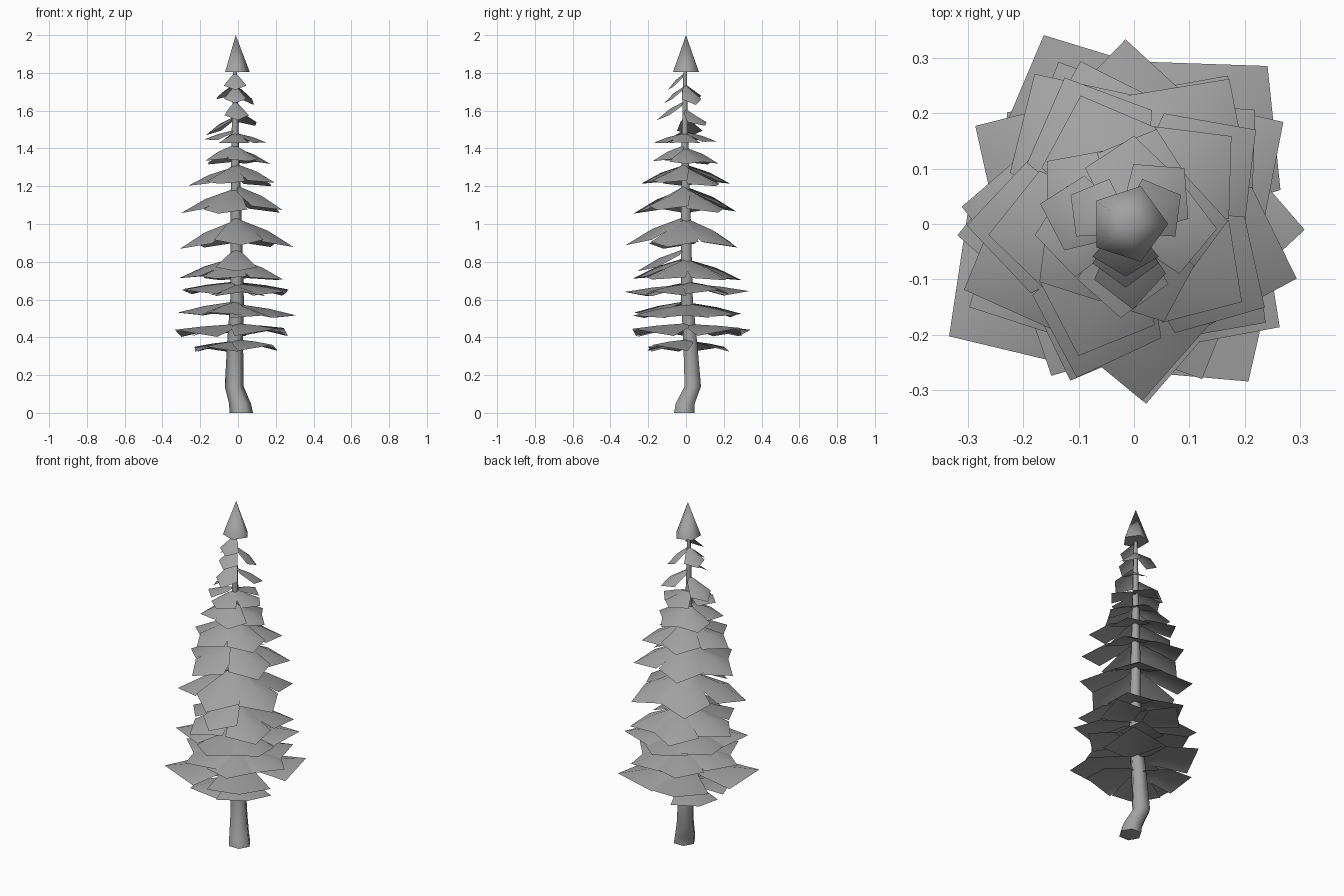
import bpy, bmesh, math, random
from mathutils import Vector

if "Cube" in bpy.data.objects:
    bpy.data.objects.remove(bpy.data.objects["Cube"])

random.seed(4)

grey = bpy.data.materials.new("plain grey")
grey.diffuse_color = (0.36, 0.36, 0.36, 1)
grey.use_nodes = True
grey.node_tree.nodes["Principled BSDF"].inputs["Base Color"].default_value = grey.diffuse_color


def finish(name, bm):
    for f in bm.faces:
        f.smooth = True
    me = bpy.data.meshes.new(name)
    bm.to_mesh(me)
    bm.free()
    me.materials.append(grey)
    ob = bpy.data.objects.new(name, me)
    bpy.context.collection.objects.link(ob)
    return ob


# Trunk path: x, y, z, radius
PATH = [(0.018, -0.01, 0.0, 0.062), (0.01, -0.004, 0.05, 0.058),
        (-0.02, 0.036, 0.14, 0.05), (-0.015, 0.022, 0.38, 0.042),
        (-0.005, 0.005, 0.6, 0.036), (-0.01, 0.0, 1.0, 0.03),
        (-0.015, -0.005, 1.4, 0.021), (-0.015, -0.005, 1.82, 0.01)]


def trunk_centre(z):
    for a, b in zip(PATH, PATH[1:]):
        if a[2] <= z <= b[2]:
            t = (z - a[2]) / (b[2] - a[2])
            return Vector((a[0] + t * (b[0] - a[0]), a[1] + t * (b[1] - a[1]), z))
    return Vector((PATH[-1][0], PATH[-1][1], z))


# Trunk: six-sided bent tube with a flat foot
bm = bmesh.new()
rings = []
for x, y, z, r in PATH:
    rings.append([bm.verts.new((x + r * math.cos(k * math.pi / 3),
                                y + r * math.sin(k * math.pi / 3), z)) for k in range(6)])
for lo, hi in zip(rings, rings[1:]):
    for k in range(6):
        j = (k + 1) % 6
        bm.faces.new((lo[k], lo[j], hi[j], hi[k]))
bm.faces.new([bm.verts.new(v.co) for v in rings[0][::-1]])
finish("trunk", bm)

# Pointed tree top: five-sided cone
bm = bmesh.new()
tip = bm.verts.new((-0.012, 0.0, 2.0))
ring = [bm.verts.new((-0.01 + 0.072 * math.cos(k * math.tau / 5),
                      0.072 * math.sin(k * math.tau / 5), 1.805)) for k in range(5)]
for k in range(5):
    bm.faces.new((ring[k], ring[(k + 1) % 5], tip))
bm.faces.new([bm.verts.new(v.co) for v in ring[::-1]])
finish("tree_top", bm)


def bough(bm, angle, z, reach, drop, half):
    """Kite-shaped sheet folded along its spine, drooping away from the trunk."""
    a = math.radians(angle)
    out = Vector((math.cos(a), math.sin(a), 0))
    side = Vector((-out.y, out.x, 0))
    start = trunk_centre(z)

    def p(s, w, dz):
        return bm.verts.new(start + out * (s * reach) + side * (w * half) + Vector((0, 0, dz)))

    root = p(0.02, 0, 0)
    ridge = p(0.55, 0, -0.42 * drop)
    end = p(1, 0, -drop)
    for sgn in (1, -1):
        inner = p(0.14, 0.42 * sgn, -0.2 * drop - 0.1 * half)
        wing = p(0.6, sgn, -0.55 * drop - 0.3 * half)
        for q in ((root, ridge, wing, inner), (ridge, end, wing)):
            bm.faces.new(q if sgn < 0 else q[::-1])


# Bough layers: height, reach, drop, first angle, count
LAYERS = [(1.49, 0.165, 0.05, 270, 4), (1.41, 0.185, 0.085, 0, 5),
          (1.31, 0.25, 0.10, 180, 5), (1.195, 0.29, 0.13, 180, 5),
          (1.03, 0.32, 0.15, 270, 5), (0.82, 0.305, 0.11, 180, 5),
          (0.69, 0.33, 0.04, 90, 6), (0.58, 0.315, 0.06, 0, 6)]
bm = bmesh.new()
for z, reach, drop, first, count in LAYERS:
    for k in range(count):
        bough(bm, first + 360 * k / count + random.uniform(-6, 6),
              z + random.uniform(-0.012, 0.012), reach, drop, 0.32 * reach + 0.03)

# Small boughs under the tip, then the broad lowest ones: angle, height, reach, drop, half width
SINGLES = [(270, 1.80, 0.09, 0.09, 0.06), (30, 1.74, 0.115, 0.11, 0.06),
           (150, 1.74, 0.115, 0.08, 0.06), (275, 1.65, 0.15, 0.10, 0.065),
           (45, 1.61, 0.15, 0.09, 0.07), (165, 1.57, 0.16, 0.10, 0.07),
           (270, 1.73, 0.11, 0.09, 0.06), (270, 0.87, 0.26, 0.12, 0.11),
           (214, 0.47, 0.39, 0.03, 0.17), (47, 0.47, 0.37, 0.02, 0.17),
           (306, 0.475, 0.37, 0.03, 0.17), (115, 0.47, 0.36, 0.03, 0.16),
           (315, 0.39, 0.28, 0.03, 0.15), (235, 0.38, 0.27, 0.03, 0.13),
           (140, 0.38, 0.28, 0.03, 0.13)]
for s in SINGLES:
    bough(bm, *s)
finish("boughs", bm)
